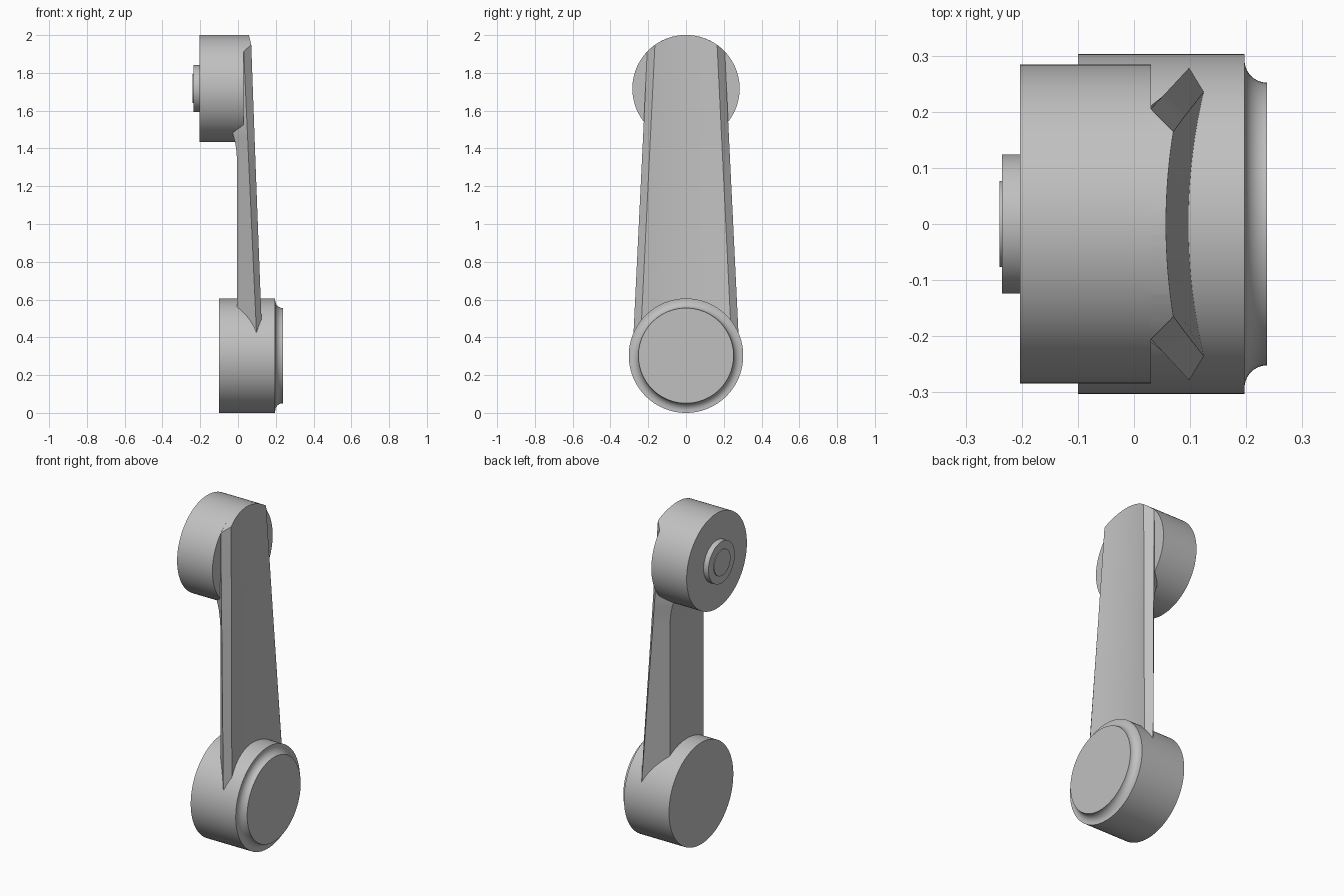
import bpy, bmesh, math

if "Cube" in bpy.data.objects:
    bpy.data.objects.remove(bpy.data.objects["Cube"], do_unlink=True)

grey = bpy.data.materials.new("satin_grey")
grey.use_nodes = True
colour = (0.53, 0.53, 0.53, 1)
grey.diffuse_color = colour
grey.node_tree.nodes["Principled BSDF"].inputs["Base Color"].default_value = colour


def skin(name, rings):
    """Join closed rings of points into a capped solid."""
    bm = bmesh.new()
    loops = [[bm.verts.new(p) for p in ring] for ring in rings]
    n = len(loops[0])
    for a, b in zip(loops, loops[1:]):
        for i in range(n):
            j = (i + 1) % n
            bm.faces.new((a[i], a[j], b[j], b[i]))
    bm.faces.new(loops[0][::-1])
    bm.faces.new(loops[-1])
    bmesh.ops.recalc_face_normals(bm, faces=bm.faces)
    mesh = bpy.data.meshes.new(name)
    bm.to_mesh(mesh)
    bm.free()
    mesh.materials.append(grey)
    obj = bpy.data.objects.new(name, mesh)
    bpy.context.collection.objects.link(obj)
    return obj


def select(obj):
    bpy.ops.object.select_all(action='DESELECT')
    obj.select_set(True)
    bpy.context.view_layer.objects.active = obj


def smooth(obj):
    select(obj)
    bpy.ops.object.shade_smooth_by_angle(angle=math.radians(25))


def lathe(name, profile, z, segments=96):
    """Turn an (x, radius) profile around an axis along x at height z."""
    turn = [2 * math.pi * i / segments for i in range(segments)]
    obj = skin(name, [[(x, r * math.cos(a), z + r * math.sin(a)) for a in turn]
                      for x, r in profile])
    smooth(obj)
    return obj


LOW, HIGH = 0.303, 1.717

# Lower joint with a hollow quarter-round rim
cove = [(0.237 - 0.04 * math.cos(a), 0.292 - 0.04 * math.sin(a))
        for a in [math.pi / 2 * i / 10 for i in range(11)]]
lathe("lower_joint", [(-0.1, LOW), (0.197, LOW)] + cove, LOW)

# Upper joint with a stepped boss
lathe("upper_joint", [(-0.203, 0.284), (0.03, 0.284)], HIGH)
lathe("joint_boss", [(-0.235, 0.124), (-0.2, 0.124)], HIGH)
lathe("boss_cap", [(-0.24, 0.077), (-0.23, 0.077)], HIGH)


# Tapered arm: dished outer face, bevelled edges, slanted flanks, flat back
def section(z, back):
    t = (z - 0.44) / 1.48
    rim = 0.238 - 0.072 * t
    side_x, side_y = 0.097 - 0.067 * t, 0.277 - 0.072 * t
    ring = []
    for i in range(-8, 9):
        y = rim * i / 8
        ring.append((0.057 + 0.0287 * (2 - z) + 0.43 * y * y, y, z))
    ring += [(side_x, side_y, z), (back, 0.16, z),
             (back, -0.16, z), (side_x, -side_y, z)]
    return ring


stations = [(0.3, -0.005), (1.34, -0.005), (1.39, -0.009), (1.43, -0.015),
            (1.46, -0.022), (1.5, -0.035), (2.05, -0.035)]
arm = skin("arm", [section(z, back) for z, back in stations])

# Round the arm's top to follow the upper joint
arch = [(0.2838 * math.cos(a), HIGH + 0.2838 * math.sin(a))
        for a in [math.pi * i / 48 for i in range(49)]]
outline = arch + [(-0.2838, 0.2), (0.2838, 0.2)]
cutter = skin("arm_cutter", [[(x, y, z) for y, z in outline] for x in (-0.5, 0.5)])
cutter.hide_render = True
trim = arm.modifiers.new("round_top", 'BOOLEAN')
trim.operation = 'INTERSECT'
trim.solver = 'EXACT'
trim.object = cutter
select(arm)
bpy.ops.object.modifier_apply(modifier=trim.name)
bpy.data.objects.remove(cutter, do_unlink=True)
smooth(arm)
